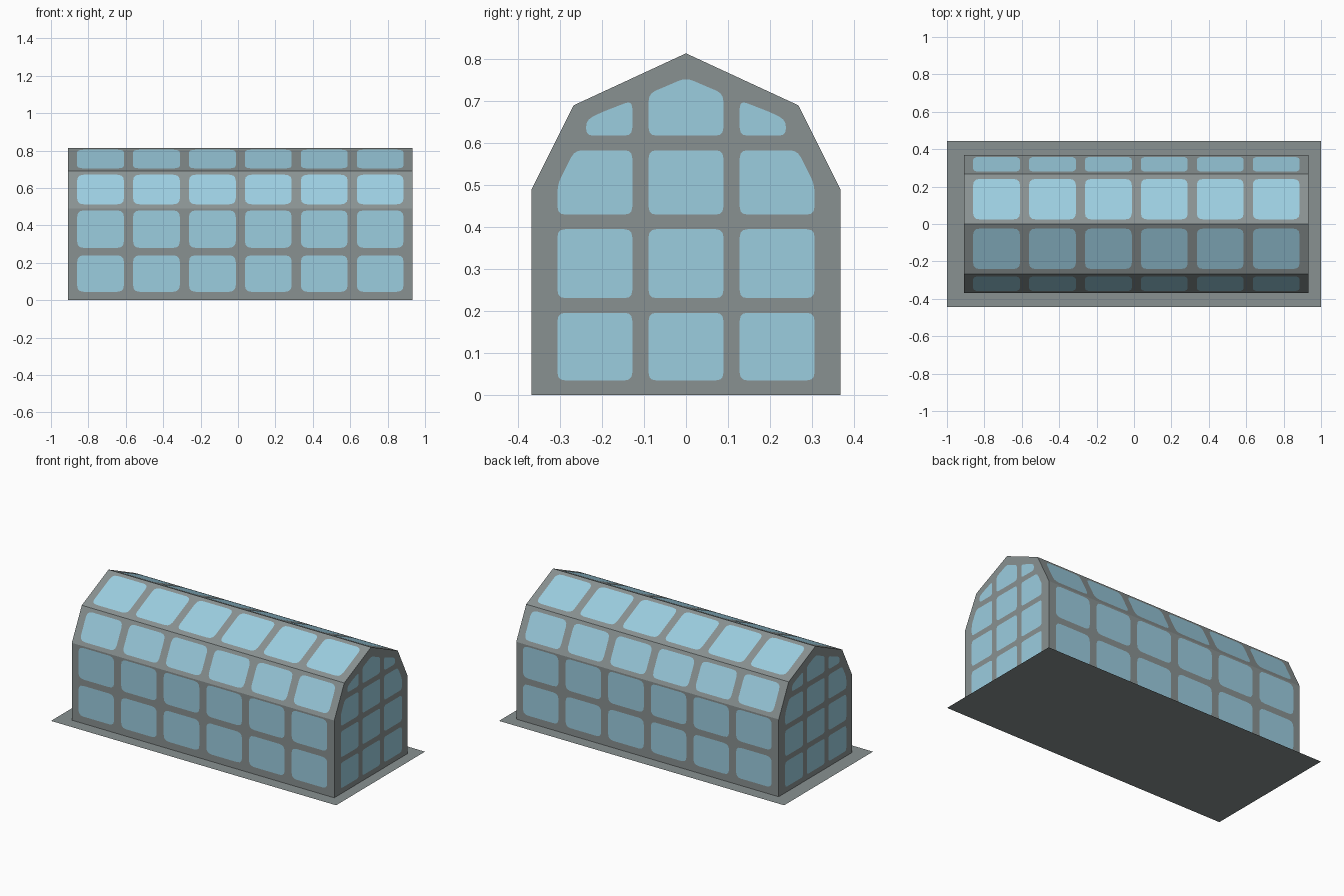
import bpy
import bmesh
import math
from mathutils import Vector

if "Cube" in bpy.data.objects:
    bpy.data.objects.remove(bpy.data.objects["Cube"])


def material(name, colour):
    m = bpy.data.materials.new(name)
    m.diffuse_color = (*colour, 1)
    m.use_nodes = True
    m.node_tree.nodes["Principled BSDF"].inputs["Base Color"].default_value = m.diffuse_color
    return m


FRAME = material("grey frame", (0.25, 0.285, 0.285))
GLASS = material("pale blue glass", (0.33, 0.61, 0.74))

X0, X1 = -0.908, 0.933
GAP = 0.002   # panes sit just proud of the walls
HALF = [(0.368, 0.0), (0.368, 0.49), (0.268, 0.69), (0.0, 0.814)]


def make_object(name, faces, mat):
    """One mesh object from a list of polygons, each a list of points."""
    bm = bmesh.new()
    for pts in faces:
        bm.faces.new([bm.verts.new(p) for p in pts])
    bmesh.ops.remove_doubles(bm, verts=bm.verts, dist=1e-5)
    me = bpy.data.meshes.new(name)
    bm.to_mesh(me)
    bm.free()
    me.materials.append(mat)
    ob = bpy.data.objects.new(name, me)
    bpy.context.collection.objects.link(ob)
    return ob


def rounded(pts, r=0.025, steps=3):
    """Round the corners of a 2D polygon with short quadratic curves."""
    pts = [Vector(p) for p in pts]
    out = []
    for i, p in enumerate(pts):
        a, b = pts[i - 1] - p, pts[(i + 1) % len(pts)] - p
        d = min(r, a.length * 0.45, b.length * 0.45)
        s, e = p + a.normalized() * d, p + b.normalized() * d
        for k in range(steps + 1):
            t = k / steps
            out.append(s * (1 - t) ** 2 + p * 2 * t * (1 - t) + e * t * t)
    return out


def rect(a, b, c, d):
    return [(a, c), (b, c), (b, d), (a, d)]


# Ground slab
make_object("base_plate", [[(-1, -0.445, 0), (1, -0.445, 0),
                            (1, 0.445, 0), (-1, 0.445, 0)]], FRAME)

# House shell: gambrel profile swept along x, with both gable ends
profile = HALF + [(-y, z) for y, z in reversed(HALF[:-1])]
shell = [[(X1, y, z) for y, z in profile],
         [(X0, y, z) for y, z in reversed(profile)]]
for (ya, za), (yb, zb) in zip(profile, profile[1:]):
    shell.append([(X0, ya, za), (X0, yb, zb), (X1, yb, zb), (X1, ya, za)])
make_object("house_shell", shell, FRAME)

# Long side panes: (profile segment, lower z, upper z), six along x
ROWS = [(0, 0.045, 0.24), (0, 0.28, 0.48), (1, 0.512, 0.67), (2, 0.703, 0.803)]
for side, label in ((-1, "front"), (1, "back")):
    panes = []
    for seg, z0, z1 in ROWS:
        (ya, za), (yb, zb) = HALF[seg], HALF[seg + 1]
        a = Vector((0, ya * side, za))
        v = (Vector((0, yb * side, zb)) - a)
        length = v.length
        v.normalize()
        n = Vector((0, side * v.z, -side * v.y))
        s0, s1 = ((z - za) / (zb - za) * length for z in (z0, z1))
        for i in range(6):
            x = -0.86 + i * 0.299
            poly = [Vector((p.x, 0, 0)) + a + v * p.y + n * GAP
                    for p in rounded(rect(x, x + 0.25, s0, s1), 0.035)]
            panes.append(poly if side < 0 else poly[::-1])
    make_object(label + "_panes", panes, GLASS)

# Gable panes: plain rectangles, then the ones trimmed by the roof line
shapes = []
for z0, z1 in ((0.035, 0.196), (0.231, 0.395), (0.43, 0.583)):
    shapes.append(rect(-0.089, 0.089, z0, z1))
    if z1 < 0.5:
        for y in (-0.306, 0.128):
            shapes.append(rect(y, y + 0.178, z0, z1))
trimmed = [
    [(0.128, 0.43), (0.306, 0.43), (0.306, 0.502), (0.265, 0.583), (0.128, 0.583)],
    [(0.128, 0.618), (0.238, 0.618), (0.238, 0.655), (0.205, 0.672), (0.128, 0.702)],
]
for s in trimmed:
    shapes += [s, [(-y, z) for y, z in reversed(s)]]
shapes.append([(-0.089, 0.618), (0.089, 0.618), (0.089, 0.718),
               (0.0, 0.756), (-0.089, 0.718)])
for x, label in ((X1 + GAP, "right"), (X0 - GAP, "left")):
    panes = [[(x, p.x, p.y) for p in rounded(s, 0.018)] for s in shapes]
    if x < 0:
        panes = [p[::-1] for p in panes]
    make_object(label + "_gable_panes", panes, GLASS)
